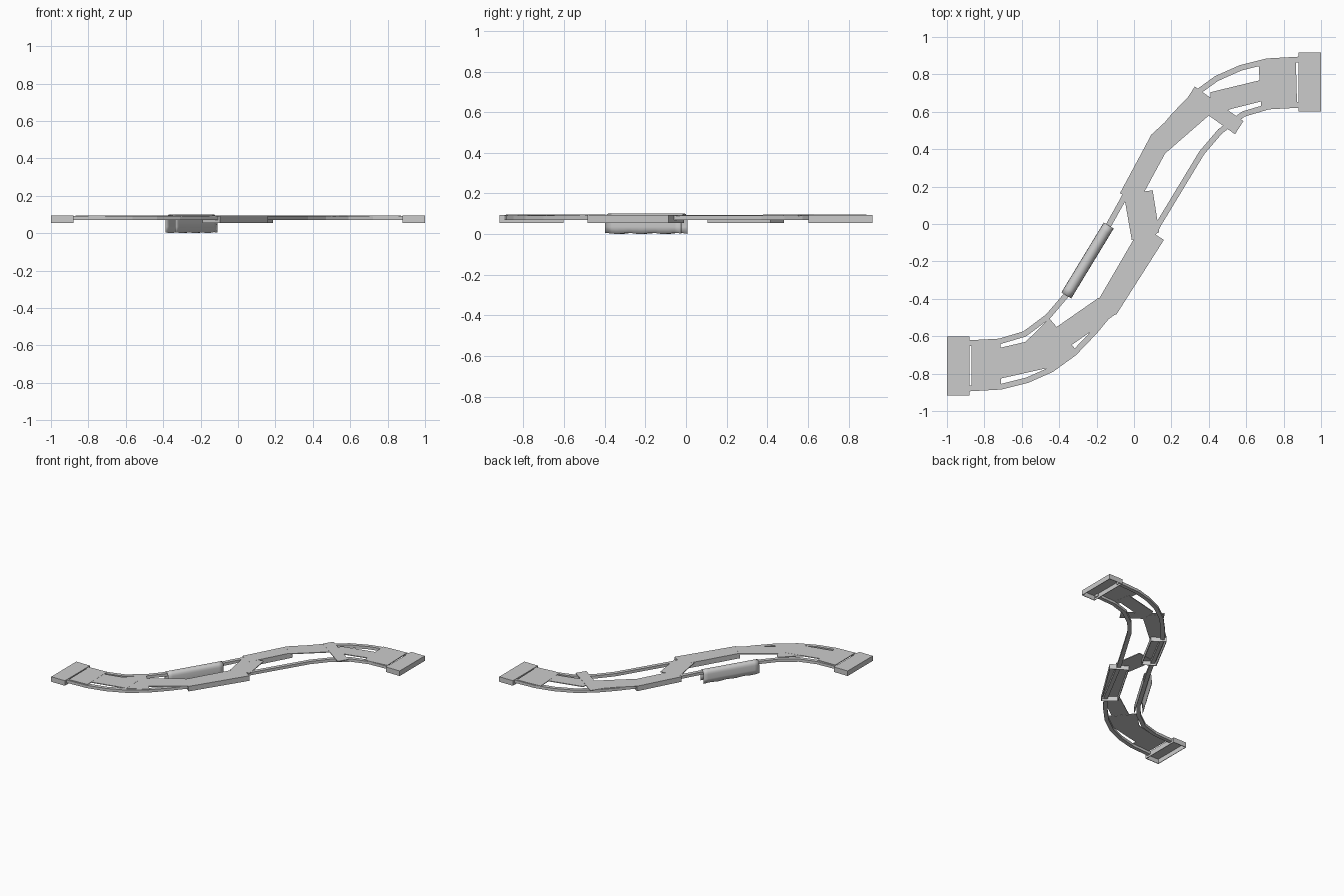
import bpy, bmesh, math
from mathutils import Vector

if "Cube" in bpy.data.objects:
    bpy.data.objects.remove(bpy.data.objects["Cube"])


def finish(name, bm):
    me = bpy.data.meshes.new(name)
    bm.to_mesh(me)
    bm.free()
    ob = bpy.data.objects.new(name, me)
    bpy.context.collection.objects.link(ob)
    return ob


def slab(name, pts, z0, z1, hollow=False):
    """Outline extruded from z0 to z1; hollow leaves an open-bottomed tray."""
    bm = bmesh.new()
    low = bm.faces.new([bm.verts.new((x, y, z0)) for x, y in pts])
    ext = bmesh.ops.extrude_face_region(bm, geom=[low], use_keep_orig=True)
    verts = [v for v in ext["geom"] if isinstance(v, bmesh.types.BMVert)]
    bmesh.ops.translate(bm, verts=verts, vec=(0, 0, z1 - z0))
    bmesh.ops.recalc_face_normals(bm, faces=bm.faces)
    if hollow:
        bmesh.ops.delete(bm, geom=[low], context="FACES_ONLY")
    ob = finish(name, bm)
    if hollow:
        mod = ob.modifiers.new("wall", "SOLIDIFY")
        mod.thickness, mod.offset = 0.006, -1
    return ob


def rail(name, path, width, z0, z1):
    """Rectangular bar swept along a flat path with mitred joints."""
    pts = [Vector(p) for p in path]
    bm = bmesh.new()
    rings = []
    for i, p in enumerate(pts):
        a = (p - pts[i - 1]).normalized() if i else None
        b = (pts[i + 1] - p).normalized() if i < len(pts) - 1 else None
        d = ((a or b) + (b or a)).normalized()
        n = Vector((-d.y, d.x)) * width / 2 / d.dot(a or b)
        l, r = p + n, p - n
        rings.append([bm.verts.new(c) for c in
                      ((l.x, l.y, z0), (r.x, r.y, z0), (r.x, r.y, z1), (l.x, l.y, z1))])
    for s, t in zip(rings, rings[1:]):
        for k in range(4):
            bm.faces.new((s[k], s[(k + 1) % 4], t[(k + 1) % 4], t[k]))
    bm.faces.new(rings[0])
    bm.faces.new(rings[-1])
    bmesh.ops.recalc_face_normals(bm, faces=bm.faces)
    return finish(name, bm)


# Side rails: the second is the first turned half a circle
path = [(0.89, 0.88), (0.71, 0.87), (0.57, 0.835), (0.44, 0.777), (0.32, 0.69),
        (0.21, 0.575), (0.115, 0.46), (0.03, 0.30), (-0.065, 0.12), (-0.135, -0.005),
        (-0.362, -0.38), (-0.46, -0.495), (-0.585, -0.588), (-0.72, -0.628), (-0.89, -0.637)]
rail("left_rail", path, 0.03, 0.07, 0.092)
rail("right_rail", [(-x, -y) for x, y in path], 0.03, 0.07, 0.092)

# Hollow end blocks
for side, s in (("near", -1), ("far", 1)):
    slab(side + "_end_block", [(s * x, s * y) for x, y in
         ((0.88, 0.602), (1, 0.602), (1, 0.917), (0.88, 0.917))], 0.055, 0.095, True)

# Hollow walkway panels at the middle of the bridge
slab("lower_tray", [(0.16, -0.085), (-0.095, -0.485), (-0.19, -0.405), (0.04, -0.01)],
     0.055, 0.095, True)
slab("upper_tray", [(-0.075, 0.165), (0.095, 0.482), (0.187, 0.415), (0.02, 0.107)],
     0.055, 0.095, True)

# Thin deck planks laid over the rails
planks = {
    "middle_plank": [(-0.055, 0.16), (0.10, 0.18), (0.135, -0.045), (-0.012, -0.085)],
    "upper_bend_plank": [(0.095, 0.48), (0.17, 0.38), (0.40, 0.58), (0.40, 0.66),
                         (0.32, 0.70), (0.21, 0.585)],
    "upper_cross_plank": [(0.325, 0.735), (0.585, 0.55), (0.54, 0.48), (0.28, 0.665)],
    "upper_long_plank": [(0.41, 0.705), (0.70, 0.775), (0.72, 0.665), (0.52, 0.615), (0.40, 0.58)],
    "upper_end_plank": [(0.665, 0.875), (0.72, 0.88), (0.865, 0.888), (0.872, 0.63),
                        (0.72, 0.612), (0.68, 0.62)],
    "lower_bend_plank": [(-0.42, -0.555), (-0.19, -0.395), (-0.095, -0.48), (-0.345, -0.655)],
    "lower_cross_plank": [(-0.452, -0.505), (-0.30, -0.685), (-0.46, -0.78), (-0.59, -0.64)],
    "lower_long_plank": [(-0.73, -0.665), (-0.45, -0.60), (-0.44, -0.765), (-0.73, -0.83)],
    "lower_end_plank": [(-0.87, -0.632), (-0.715, -0.63), (-0.71, -0.878), (-0.868, -0.885)],
}
for i, (name, pts) in enumerate(planks.items()):
    top = 0.0945 + 0.0008 * (i % 3)
    slab(name, pts, top - 0.006, top)

# Cloth draped over the left rail, with slightly uneven hems
a, b = Vector((-0.135, -0.008)), Vector((-0.362, -0.382))
n = Vector((b.y - a.y, a.x - b.x)).normalized()
section = [(-0.030, 0.0), (-0.030, 0.035), (-0.029, 0.07)]
section += [(-0.028 * math.cos(t * math.pi / 8), 0.072 + 0.028 * math.sin(t * math.pi / 8))
            for t in range(1, 8)]
section += [(0.029, 0.07), (0.030, 0.035), (0.030, 0.0)]
bm = bmesh.new()
rows = []
for i in range(13):
    c = a.lerp(b, i / 12)
    row = []
    for k, (o, z) in enumerate(section):
        hem = 0.003 * (1 + math.sin(i * 1.7 + k)) if z == 0 else 0
        p = c + n * o
        row.append(bm.verts.new((p.x, p.y, z + hem)))
    rows.append(row)
for r, s in zip(rows, rows[1:]):
    for k in range(len(section) - 1):
        bm.faces.new((r[k], r[k + 1], s[k + 1], s[k]))
bmesh.ops.recalc_face_normals(bm, faces=bm.faces)
cloth = finish("draped_cloth", bm)
for f in cloth.data.polygons:
    f.use_smooth = True
mod = cloth.modifiers.new("thickness", "SOLIDIFY")
mod.thickness, mod.offset = 0.002, 0
